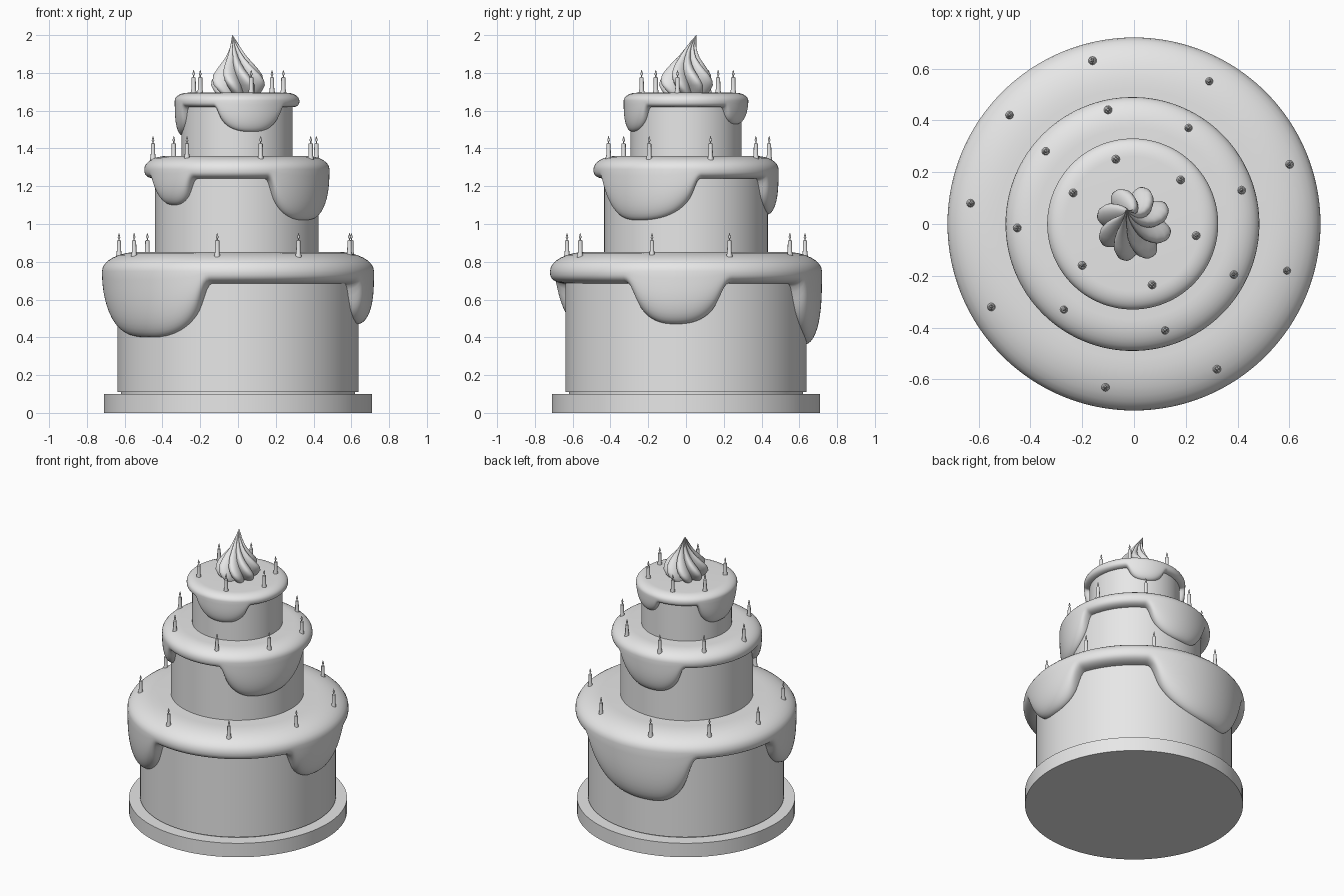
import bpy
import bmesh
from math import sin, cos, pi, radians

if "Cube" in bpy.data.objects:
    bpy.data.objects.remove(bpy.data.objects["Cube"], do_unlink=True)

grey = bpy.data.materials.new("plain_grey")
grey.use_nodes = True
grey.diffuse_color = (0.8, 0.8, 0.8, 1)
grey.node_tree.nodes["Principled BSDF"].inputs["Base Color"].default_value = (0.8, 0.8, 0.8, 1)


def mesh_from_rings(name, rings):
    """Skin a stack of equal rings, listed from bottom to top, and cap both ends."""
    bm = bmesh.new()
    rows = [[bm.verts.new(p) for p in ring] for ring in rings]
    n = len(rows[0])
    for low, high in zip(rows, rows[1:]):
        for i in range(n):
            j = (i + 1) % n
            bm.faces.new((low[i], low[j], high[j], high[i]))
    bm.faces.new(rows[0][::-1])
    bm.faces.new(rows[-1])
    mesh = bpy.data.meshes.new(name)
    bm.to_mesh(mesh)
    bm.free()
    mesh.shade_smooth()
    mesh.set_sharp_from_angle(angle=radians(40))
    mesh.materials.append(grey)
    return mesh


def place(name, mesh, location=(0, 0, 0)):
    ob = bpy.data.objects.new(name, mesh)
    ob.location = location
    bpy.context.collection.objects.link(ob)
    return ob


def lathe(name, profile, sides):
    turn = [2 * pi * i / sides for i in range(sides)]
    return mesh_from_rings(name, [[(r * cos(a), r * sin(a), z) for a in turn] for r, z in profile])


def drip_depth(angle, drips):
    """Depth below the lip at an angle; each drip is (start, lowest, end, depth)."""
    depth = 0
    for start, mid, end, deep in drips:
        off = (angle - mid + 180) % 360 - 180
        u = abs(off) / ((end - mid) if off > 0 else (mid - start))
        if u < 1:
            depth = max(depth, deep * (1 - u ** 2.5) ** 0.5)
    return depth


def icing(name, radius, inner, top, widest, lip, shoulder, drips):
    """Domed cap whose rolled lower edge runs down into drips."""
    n = 288
    raw = [drip_depth(360 * i / n, drips) for i in range(n)]
    # soften the shoulders of the drips
    soft = [(raw[i - 2] + 2 * raw[i - 1] + 3 * raw[i] + 2 * raw[(i + 1) % n] + raw[(i + 2) % n]) / 9
            for i in range(n)]
    spin = [(cos(2 * pi * i / n), sin(2 * pi * i / n)) for i in range(n)]
    rings = [[(c * (inner - 0.02), s * (inner - 0.02), lip - d + 0.012) for (c, s), d in zip(spin, soft)]]
    wall = 12
    for k in range(wall + 1):
        t = sin(pi / 2 * (1 - k / wall))
        r = inner + (radius - inner) * max(0, 1 - t ** 3) ** 0.5
        rings.append([(c * r, s * r, widest + (lip - d - widest) * t) for (c, s), d in zip(spin, soft)])
    for k in range(1, 9):
        a = pi / 2 * k / 8
        r = radius - shoulder + shoulder * cos(a)
        z = widest + (top - widest) * sin(a)
        rings.append([(c * r, s * r, z) for c, s in spin])
    return mesh_from_rings(name, rings)


# Board and cake tiers
place("cake_board", lathe("cake_board", [(0.71, 0), (0.71, 0.1)], 96))
place("bottom_tier", lathe("bottom_tier", [(0.62, 0.09), (0.62, 0.11), (0.638, 0.11), (0.638, 0.78)], 96))
place("middle_tier", lathe("middle_tier", [(0.433, 0.82), (0.433, 1.3)], 96), (-0.006, 0, 0))
place("top_tier", lathe("top_tier", [(0.294, 1.32), (0.294, 1.65)], 96), (-0.005, 0, 0))

# Icing with drips
place("bottom_icing", icing("bottom_icing", 0.72, 0.635, 0.853, 0.75, 0.685, 0.2, [
    (-25, -5, 17, 0.215), (61, 105, 128, 0.325), (179, 224, 255, 0.285)]))
place("middle_icing", icing("middle_icing", 0.49, 0.43, 1.36, 1.29, 1.24, 0.12, [
    (-67, -36, 7, 0.22), (62, 95, 121, 0.19), (201, 220, 238, 0.14)]), (-0.006, 0, 0))
place("top_icing", icing("top_icing", 0.33, 0.29, 1.695, 1.653, 1.618, 0.07, [
    (-110, -75, -42, 0.13), (42, 64, 88, 0.09), (139, 170, 207, 0.15)]), (-0.005, 0, 0))

# Candles with small flames
candle = lathe("candle", [(0.017, -0.01), (0.016, 0.01), (0.012, 0.03), (0.011, 0.09), (0.003, 0.093),
                          (0.003, 0.1), (0.007, 0.108), (0.005, 0.116), (0.001, 0.13)], 12)
candle_rows = {
    "bottom": (0.822, [(-.16, .63), (.29, .55), (-.48, .42), (.6, .23), (-.63, .08),
                       (.59, -.18), (-.55, -.32), (.32, -.56), (-.11, -.63)]),
    "middle": (1.335, [(-.1, .44), (.21, .37), (-.34, .28), (.415, .13), (-.45, -.015),
                       (.385, -.195), (-.27, -.33), (.12, -.41)]),
    "top": (1.685, [(-.07, .25), (.18, .17), (-.235, .12), (.24, -.045), (-.2, -.16), (.07, -.235)]),
}
for tier, (z, spots) in candle_rows.items():
    for i, (x, y) in enumerate(spots):
        place(f"{tier}_candle_{i + 1}", candle, (x, y, z))

# Twisted cream swirl with eight ridges and a leaning tip
outline = [(0.11, 1.685), (0.128, 1.705), (0.146, 1.735), (0.146, 1.76), (0.134, 1.79), (0.11, 1.82),
           (0.085, 1.85), (0.06, 1.88), (0.042, 1.91), (0.027, 1.94), (0.014, 1.97), (0.001, 2.0)]
rings = []
for r, z in outline:
    h = (z - 1.685) / 0.315
    ring = []
    for i in range(96):
        a = 2 * pi * i / 96
        ridge = r * (0.66 + 0.34 * abs(cos(4 * a)))
        turn = a - radians(85) * h
        ring.append((ridge * cos(turn) - 0.03 * h ** 3, ridge * sin(turn) + 0.055 * h ** 3, z))
    rings.append(ring)
place("cream_swirl", mesh_from_rings("cream_swirl", rings))
